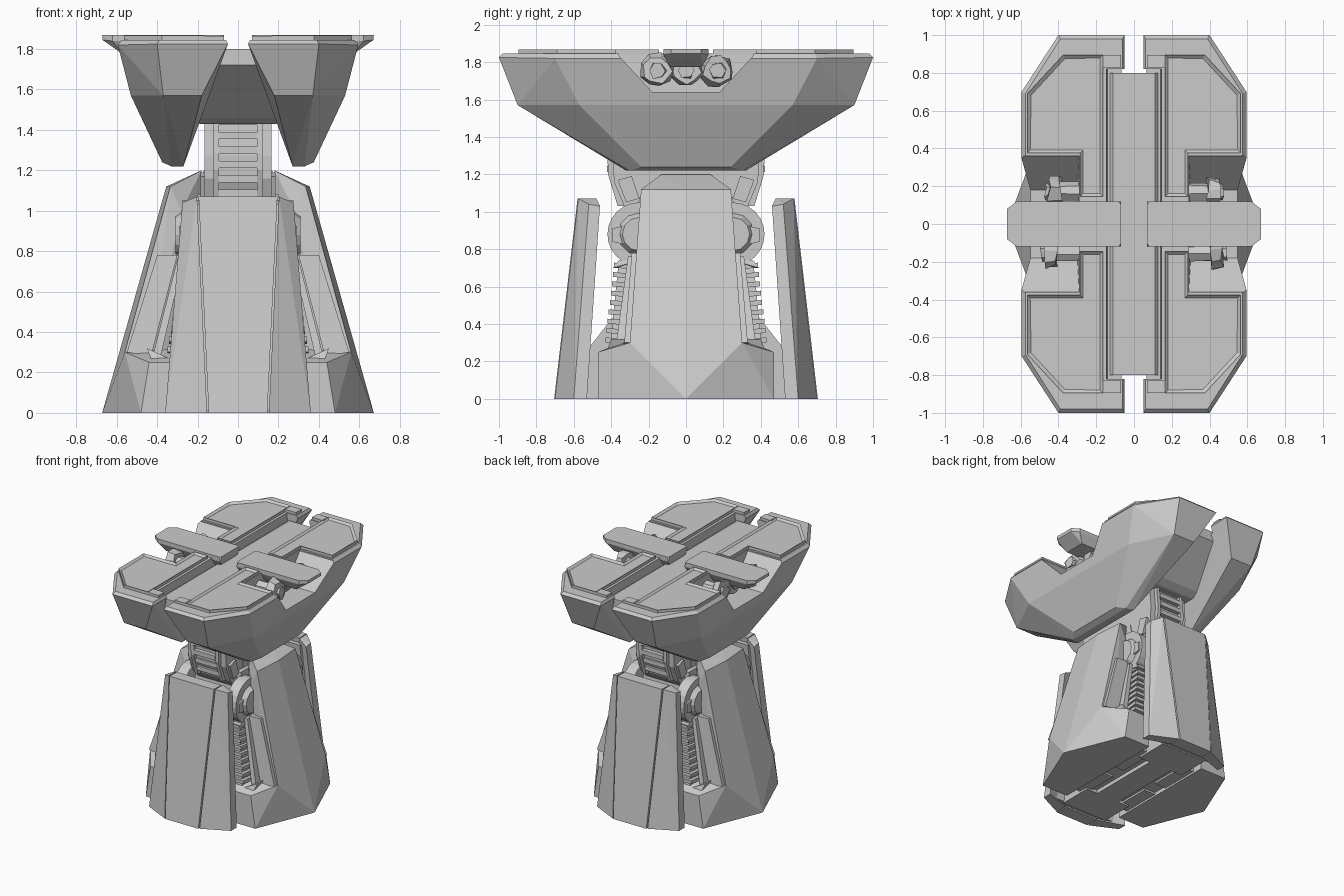
import bpy, bmesh, math, random
from mathutils import Vector, Matrix

if "Cube" in bpy.data.objects:
    bpy.data.objects.remove(bpy.data.objects["Cube"])

random.seed(4)


def finish(name, bm):
    bmesh.ops.recalc_face_normals(bm, faces=bm.faces)
    me = bpy.data.meshes.new(name)
    bm.to_mesh(me)
    bm.free()
    ob = bpy.data.objects.new(name, me)
    bpy.context.collection.objects.link(ob)
    return ob


def hull(name, pts, sym_x=False, sym_y=False, sx=1, sy=1):
    """Flat-faced convex block; points may be doubled across x or y."""
    p = [(x * sx, y * sy, z) for x, y, z in pts]
    if sym_x:
        p += [(-x, y, z) for x, y, z in p]
    if sym_y:
        p += [(x, -y, z) for x, y, z in p]
    bm = bmesh.new()
    for v in p:
        bm.verts.new(v)
    bmesh.ops.remove_doubles(bm, verts=bm.verts, dist=1e-5)
    r = bmesh.ops.convex_hull(bm, input=bm.verts)
    junk = {g for g in r["geom_interior"] + r["geom_unused"] if isinstance(g, bmesh.types.BMVert)}
    bmesh.ops.delete(bm, geom=list(junk), context="VERTS")
    bmesh.ops.dissolve_limit(bm, angle_limit=math.radians(1.5), verts=bm.verts, edges=bm.edges)
    return finish(name, bm)


def box(name, x, y, z, **kw):
    return hull(name, [(a, b, c) for a in x for b in y for c in z], **kw)


def prism(name, poly, z0, z1, inset=0, depth=0):
    """Extruded plan outline, optionally with a sunken top."""
    bm = bmesh.new()
    f = bm.faces.new([bm.verts.new((x, y, z0)) for x, y in poly])
    r = bmesh.ops.extrude_face_region(bm, geom=[f])
    bmesh.ops.translate(bm, vec=(0, 0, z1 - z0), verts=[g for g in r["geom"] if isinstance(g, bmesh.types.BMVert)])
    bmesh.ops.recalc_face_normals(bm, faces=bm.faces)
    if inset:
        top = [g for g in bm.faces if g.calc_center_median().z > z1 - 1e-4]
        bmesh.ops.inset_region(bm, faces=top, thickness=inset)
        bmesh.ops.translate(bm, vec=(0, 0, depth), verts=list({v for g in top for v in g.verts}))
    return finish(name, bm)


def drum(name, x0, x1, y, z, r, n=24, r2=None, jitter=0):
    """Cylinder lying along x."""
    bm = bmesh.new()
    m = Matrix.Translation(((x0 + x1) / 2, y, z)) @ Matrix.Rotation(math.pi / 2, 4, "Y")
    bmesh.ops.create_cone(bm, cap_ends=True, segments=n, radius1=r, radius2=r2 or r, depth=abs(x1 - x0), matrix=m)
    for v in bm.verts:
        v.co += Vector([random.uniform(-jitter, jitter) for _ in range(3)])
    return finish(name, bm)


def cut(ob, cutter):
    mod = ob.modifiers.new("cut", "BOOLEAN")
    mod.operation, mod.object, mod.solver = "DIFFERENCE", cutter, "EXACT"
    cutter.hide_render = True
    cutter.hide_set(True)


# --- pedestal core, underside strips
hull("core", [(.32, .36, .03), (.3, .34, .3), (.2, .25, 1.08)], True, True)
hull("core_top", [(.17, .2, 1.0), (.17, .16, 1.2)], True, True)
box("base_spine", (-.1, .1), (-.55, .55), (0, .05))
for x in (-.32, .32):
    for y in (-.22, .22):
        prism("base_plate", [(x - .17, y - .16), (x + .17, y - .16), (x + .17, y + .16), (x - .17, y + .16)], .015, .06)

# --- side shells, feet, ribs and hubs
for s in (1, -1):
    hull("side_shell", [(.672, 0, 0), (.56, .3, .3), (.355, 0, 1.12), (.335, .24, 1.12), (.18, .13, 1.2),
                        (.18, .13, 1.04), (.28, .24, 1.0), (.43, .3, .3), (.35, .25, 0)], sym_y=True, sx=s)
    hull("shell_foot", [(.672, 0, 0), (.56, .3, .3), (.48, .47, 0), (.44, .47, .25), (.25, .47, 0),
                        (.25, .47, .25), (.25, .3, .32), (.25, 0, .3)], sym_y=True, sx=s)
    for t in (1, -1):
        # raised strip along the shell edge and the frame round the ribs
        hull("shell_edge_strip", [(.43, .33, .28), (.55, .33, .3), (.4, .29, .78), (.3, .29, .78),
                                  (.43, .24, .28), (.55, .24, .3), (.4, .22, .78), (.3, .22, .78)], sx=s, sy=t)
        hull("rib_frame", [(.39, .38, .25), (.43, .38, .25), (.3, .31, .76), (.27, .31, .76),
                           (.39, .28, .25), (.43, .28, .25), (.3, .22, .76), (.27, .22, .76)], sx=s, sy=t)
        hull("rib_frame_foot", [(.28, .43, .24), (.42, .43, .24), (.45, .4, .32), (.4, .4, .27),
                                (.28, .3, .24), (.45, .3, .32)], sx=s, sy=t)
        hull("rib_backing", [(.2, .41, .25), (.33, .41, .25), (.26, .36, .73), (.2, .36, .73),
                             (.2, .25, .25), (.33, .25, .25), (.26, .25, .73), (.2, .25, .73)], sx=s, sy=t)
        for i in range(9):
            k = i / 8
            z, x, y = .29 + .4 * k, .35 - .07 * k, .43 - .045 * k
            hull("rib", [(a, b, z + c + (.012 if b == y else 0)) for a in (.2, x) for b in (.27, y)
                         for c in (0, .026)], sx=s, sy=t)
        hull("rib_cap", [(.2, .39, .7), (.29, .39, .7), (.28, .36, .74), (.2, .36, .74),
                         (.2, .25, .7), (.28, .25, .74)], sx=s, sy=t)
        # hub with a chamfered cap
        drum("hub", s * .19, s * .275, t * .25, .88, .17)
        drum("hub_cap", s * .265, s * .31, t * .25, .88, .12 if s > 0 else .09, 12, .09 if s > 0 else .12)
        hull("hub_plate", [(.2, .31, .82), (.29, .31, .82), (.2, .31, .93), (.29, .31, .93), (.2, .395, .84),
                           (.29, .395, .84), (.2, .395, .91), (.29, .395, .91)], sx=s, sy=t)

# --- front and back shields: centre plate, folded wings, brace
for t in (1, -1):
    hull("shield_centre", [(.145, .705, 0), (.195, .58, 1.07), (.145, .6, 0), (.195, .49, 1.07)], sym_x=True, sy=t)
    hull("shield_back", [(.3, .62, .01), (.23, .52, 1.03), (.27, .56, .01), (.22, .46, 1.03)], sym_x=True, sy=t)
    hull("shield_brace", [(.2, .57, 0), (.2, .56, .22), (.2, .38, .45), (.2, .3, 0)], sym_x=True, sy=t)
    for s in (1, -1):
        hull("shield_wing", [(.153, .7, 0), (.203, .575, 1.07), (.36, .6, 0), (.275, .52, 1.04),
                             (.36, .53, 0), (.275, .46, 1.03), (.153, .6, 0), (.203, .48, 1.07)], sx=s, sy=t)

# --- neck with front and back ladders
hull("neck", [(.165, .2, .9), (.165, .33, 1.03), (.165, .385, 1.16), (.165, .39, 1.27), (.165, .36, 1.6)], True, True)
for t in (1, -1):
    def ny(z):
        return .345 + .055 * min(1, (z - 1.03) / .18) - .03 * max(0, (z - 1.27) / .3)
    for s in (1, -1):
        for z0, z1 in ((1.03, 1.2), (1.2, 1.28), (1.28, 1.53)):
            hull("ladder_rail", [(x, ny(z) + d, z) for x in (.095, .122) for z in (z0, z1) for d in (-.06, .02)], sx=s, sy=t)
        hull("neck_side_plate", [(x, y, z) for x in (.15, .185) for y, z in
                                 ((.25, 1.07), (.32, 1.05), (.365, 1.17), (.29, 1.19))], sx=s, sy=t)
    for i in range(7):
        z = 1.07 + .071 * i
        box("ladder_rung", (-.093, .093), (t * (ny(z) - .05), t * (ny(z) + .022)), (z, z + .034))
    box("ladder_cap", (-.122, .122), (t * .3, t * .395), (1.505, 1.53))

# --- spine beam under the top, and the sunken centre plank
hull("spine_beam", [(.13, .8, 1.78), (.14, .8, 1.72), (.21, .5, 1.46), (.19, .44, 1.43)], True, True)
hull("centre_plank", [(.11, .8, 1.8), (.145, .8, 1.76), (.14, .8, 1.74)], True, True)

# --- top halves with channel, side pocket, trays and cross bars
channel = hull("channel_cutter", [(.14, .82, 1.78), (.15, .82, 1.9)], True, True)
for s in (1, -1):
    half = hull("top_half", [(.06, .98, 1.845), (.39, .98, 1.845), (.575, .69, 1.845), (.05, 1, 1.825), (.4, 1, 1.825),
                             (.595, .7, 1.82), (.18, .9, 1.57), (.37, .9, 1.57), (.53, .57, 1.57),
                             (.27, .32, 1.22), (.33, .3, 1.22), (.375, .24, 1.24)], sym_y=True, sx=s)
    pocket = hull("pocket_cutter", [(.29, .36, 1.95), (.29, .36, 1.835), (.3, .18, 1.64),
                                    (.8, .36, 1.95), (.8, .36, 1.835), (.8, .18, 1.64)], sym_y=True, sx=s)
    cut(half, channel)
    cut(half, pocket)
    for t in (1, -1):
        plan = [(.565, .69), (.375, .895), (.165, .895), (.165, .145), (.285, .145), (.285, .375), (.565, .375)]
        prism("top_tray", [(x * s, y * t) for x, y in plan], 1.82, 1.868, .022, -.015)
        box("end_tab", (.07, .17), (.825, .895), (1.83, 1.865), sx=s, sy=t)
    hull("cross_bar", [(.07, .105, 1.87), (.085, .12, 1.87), (.62, .12, 1.87), (.672, .08, 1.87), (.07, .12, 1.835),
                       (.62, .12, 1.84), (.67, .08, 1.845), (.09, .085, 1.775), (.57, .085, 1.775)], sym_y=True, sx=s)
    # rough faceted rollers in the pocket
    for y, x1 in ((-.15, .47), (0, .43), (.17, .45)):
        drum("roller_shaft", s * .27, s * (x1 - .03), y, 1.75, .05, 7, jitter=.006)
        drum("roller_head", s * (x1 - .06), s * x1, y, 1.755, .09, 9, .075, jitter=.012)
        drum("roller_tip", s * x1, s * (x1 + .02), y, 1.755, .045, 6, jitter=.008)
